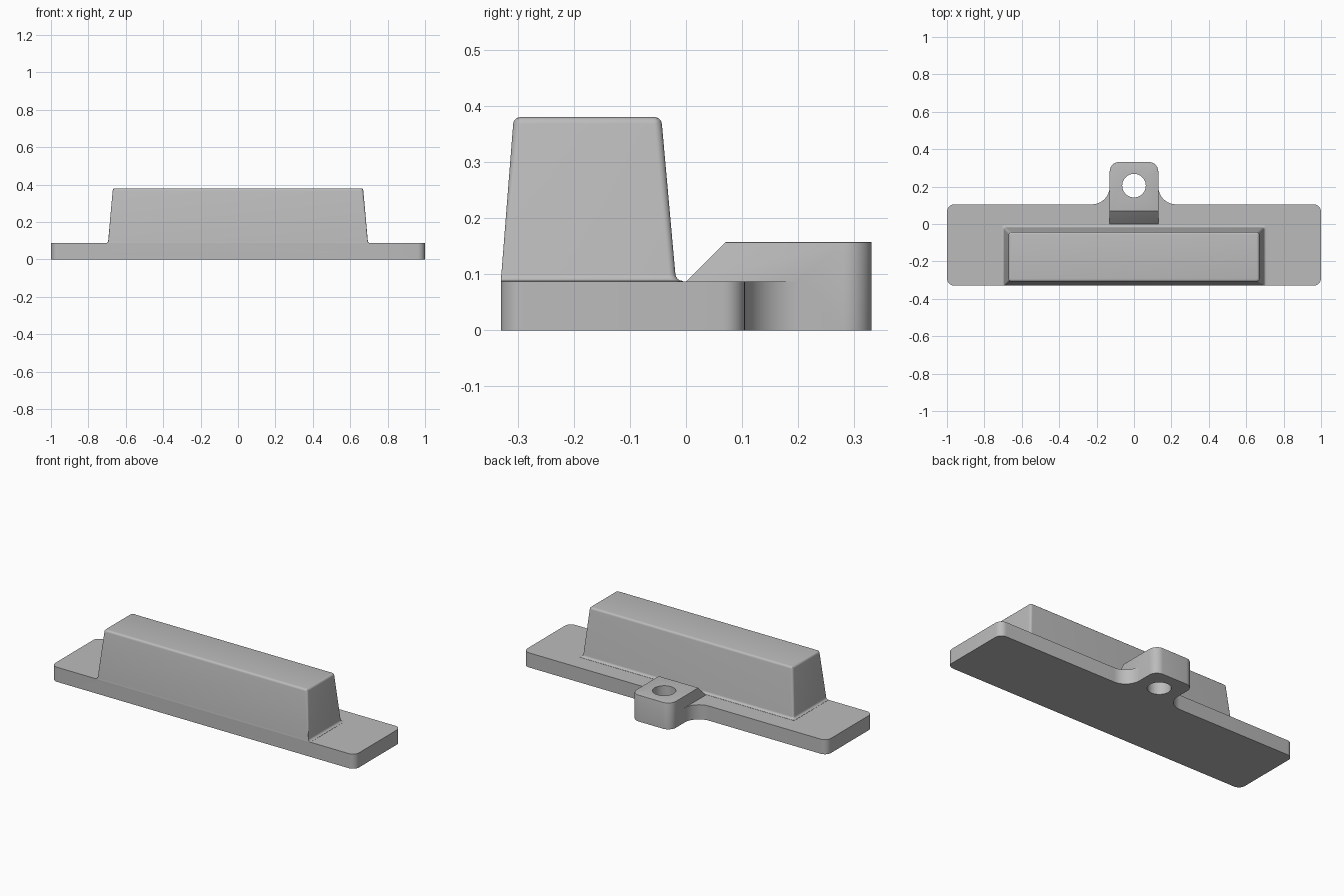
import bpy, bmesh, math

if "Cube" in bpy.data.objects:
    bpy.data.objects.remove(bpy.data.objects["Cube"])

grey = bpy.data.materials.new("plain grey")
grey.diffuse_color = (0.5, 0.5, 0.5, 1)
grey.use_nodes = True
grey.node_tree.nodes["Principled BSDF"].inputs["Base Color"].default_value = grey.diffuse_color


def arc(cx, cy, r, a0, a1, n=8):
    return [(cx + r * math.cos(math.radians(a0 + (a1 - a0) * i / n)),
             cy + r * math.sin(math.radians(a0 + (a1 - a0) * i / n))) for i in range(n + 1)]


def rounded_rect(x, y0, y1, r, rf=None):
    """Outline centred on x = 0; rf is the radius of the front corners."""
    rf = r if rf is None else rf
    return (arc(x - rf, y0 + rf, rf, -90, 0) + arc(x - r, y1 - r, r, 0, 90)
            + arc(-x + r, y1 - r, r, 90, 180) + arc(-x + rf, y0 + rf, rf, 180, 270))


def loft(bm, rings):
    """Closed solid through a stack of (outline, z)."""
    loops = [[bm.verts.new((x, y, z)) for x, y in pts] for pts, z in rings]
    n = len(loops[0])
    for a, b in zip(loops, loops[1:]):
        for i in range(n):
            bm.faces.new((a[i], a[(i + 1) % n], b[(i + 1) % n], b[i]))
    bm.faces.new(loops[0][::-1])
    bm.faces.new(loops[-1])


def round_top(bm, width):
    edges = [e for e in bm.edges if min(v.co.z for v in e.verts) > 0.01
             and e.calc_face_angle(0) > math.radians(30)]
    bmesh.ops.bevel(bm, geom=edges, offset=width, segments=3, profile=0.5,
                    affect='EDGES', clamp_overlap=True)


def finish(bm, name):
    bmesh.ops.recalc_face_normals(bm, faces=bm.faces)
    me = bpy.data.meshes.new(name)
    bm.to_mesh(me)
    bm.free()
    ob = bpy.data.objects.new(name, me)
    bpy.context.collection.objects.link(ob)
    me.materials.append(grey)
    return ob


# Base plate with concave flares running into the lug
bm = bmesh.new()
flare = arc(0.225, 0.2, 0.095, 270, 180, 12) + [(0.12, 0.205)]
outline = (arc(0.96, -0.29, 0.04, -90, 0) + arc(0.96, 0.065, 0.04, 0, 90) + flare)
outline += [(-x, y) for x, y in reversed(outline)]
loft(bm, [(outline, 0), (outline, 0.087)])
round_top(bm, 0.01)
bracket = finish(bm, "mounting_bracket")

# Tapered ridge: buried foot, fillet, drafted walls, rounded crown
bm = bmesh.new()
rings = [(rounded_rect(0.708, -0.33, -0.005, 0.012, 0.003), z) for z in (0.03, 0.088)]
for a in (22.5, 45, 67.5, 90):
    t = 0.013 * (1 - math.sin(math.radians(a)))
    z = 0.088 + 0.013 * (1 - math.cos(math.radians(a)))
    rings.append((rounded_rect(0.694 + t, -0.33 + (z - 0.088) * 0.08, -0.019 + t, 0.012, 0.003), z))
for a in (0, 30, 60, 90):
    t = 0.012 * (1 - math.cos(math.radians(a)))
    rings.append((rounded_rect(0.67 - t, -0.308 + t, -0.043 - t, 0.014 - t * 0.5, 0.014 - t * 0.5),
                  0.368 + 0.012 * math.sin(math.radians(a))))
loft(bm, rings)
ridge = finish(bm, "ridge")

# Lug with a sloped front
bm = bmesh.new()
lug_outline = rounded_rect(0.13, -0.01, 0.331, 0.05, 0.001)
loft(bm, [(lug_outline, 0), (lug_outline, 0.157)])
cut = bmesh.ops.bisect_plane(bm, geom=bm.verts[:] + bm.edges[:] + bm.faces[:],
                             plane_co=(0, 0, 0.087), plane_no=(0, -1, 1), clear_outer=True)
bmesh.ops.holes_fill(bm, edges=[e for e in bm.edges if e.is_boundary])
round_top(bm, 0.01)
lug = finish(bm, "lug")

# Screw hole cutter
bm = bmesh.new()
hole_outline = arc(0, 0.205, 0.063, 0, 360, 40)[:-1]
loft(bm, [(hole_outline, -0.1), (hole_outline, 0.3)])
hole = finish(bm, "hole_cutter")
hole.hide_render = True

# Join the solids and drill the hole
bpy.context.view_layer.objects.active = bracket
bracket.select_set(True)
for part, op in ((ridge, 'UNION'), (lug, 'UNION'), (hole, 'DIFFERENCE')):
    m = bracket.modifiers.new(part.name, 'BOOLEAN')
    m.object, m.operation, m.solver = part, op, 'EXACT'
    bpy.ops.object.modifier_apply(modifier=m.name)
    bpy.data.objects.remove(part)
bpy.ops.object.shade_smooth_by_angle(angle=math.radians(32))
